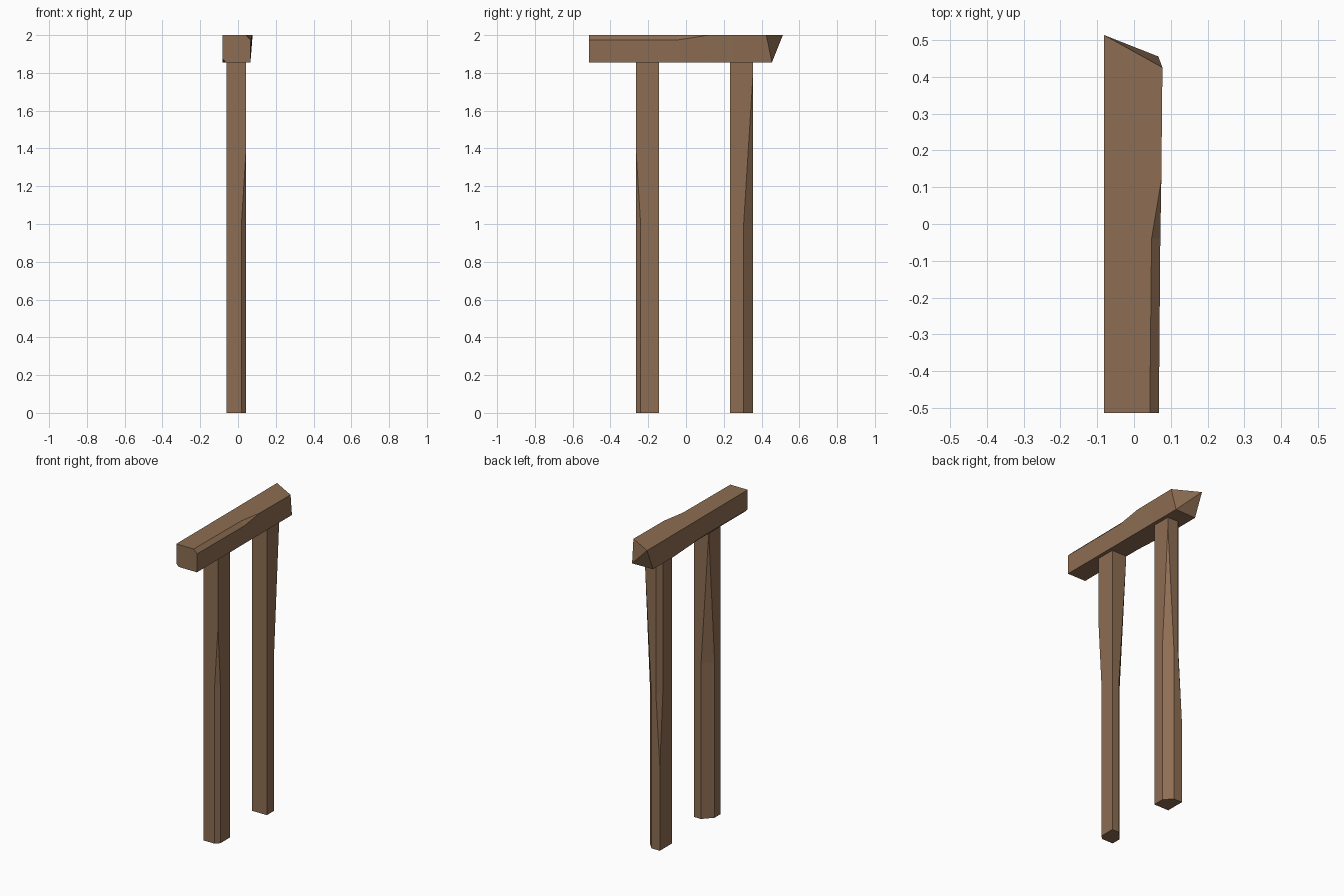
import bpy
import bmesh
from mathutils import Vector

default = bpy.data.objects.get("Cube")
if default:
    bpy.data.objects.remove(default, do_unlink=True)

# Single timber colour
wood = bpy.data.materials.new("brown wood")
wood.use_nodes = True
colour = (0.27, 0.155, 0.085, 1)
wood.diffuse_color = colour
bsdf = wood.node_tree.nodes["Principled BSDF"]
bsdf.inputs["Base Color"].default_value = colour
bsdf.inputs["Roughness"].default_value = 0.9


def cut_amount(t, full, zero):
    """1 on the full side of a worn edge, fading to 0 at its tip."""
    return max(0, min(1, (zero - t) / (zero - full)))


def cut_section(corners, cuts, t):
    """Corner loop with each listed corner replaced by a slanted cut."""
    points = []
    for i, corner in enumerate(corners):
        before, after, full, zero = cuts.get(i, (0, 0, 0, 1))
        k = cut_amount(t, full, zero)
        for other, size in ((corners[i - 1], before), (corners[(i + 1) % 4], after)):
            points.append(corner + (other - corner).normalized() * size * k)
    return points


def timber(name, sections):
    """Skin a list of eight-point sections into a flat-shaded solid."""
    bm = bmesh.new()
    rings = [[bm.verts.new(p) for p in s] for s in sections]
    for a, b in zip(rings, rings[1:]):
        for i in range(8):
            j = (i + 1) % 8
            bm.faces.new((a[i], a[j], b[j], b[i]))
    bm.faces.new(rings[0][::-1])
    # The far end folds along one diagonal
    end = rings[-1]
    bm.faces.new(end[:4] + end[6:])
    bm.faces.new(end[3:7])
    bmesh.ops.remove_doubles(bm, verts=bm.verts, dist=1e-5)
    bmesh.ops.recalc_face_normals(bm, faces=bm.faces)
    mesh = bpy.data.meshes.new(name)
    bm.to_mesh(mesh)
    bm.free()
    mesh.materials.append(wood)
    bpy.context.collection.objects.link(bpy.data.objects.new(name, mesh))


def post(name, y0, y1, cuts):
    x0, x1 = -0.062, 0.043
    sections = []
    for z in (0, 0.54, 1.0, 1.4, 1.8, 1.86):
        corners = [Vector((x, y, z)) for x, y in ((x0, y0), (x1, y0), (x1, y1), (x0, y1))]
        sections.append(cut_section(corners, cuts, z))
    timber(name, sections)


# Posts: corner index -> cut toward previous, toward next, full height, tip height
post("front_post", -0.265, -0.143, {1: (0.025, 0.025, 1.0, 1.4), 3: (0.055, 0.06, 1.0, 1.86)})
post("back_post", 0.233, 0.355, {2: (0.05, 0.045, 1.0, 1.8), 3: (0.028, 0.03, 1.0, 0.54)})

# Beam: worn top right and bottom left edges, obliquely sawn back end
beam_cuts = {0: (0.018, 0.018, -0.04, 0.25), 2: (0.025, 0.025, -0.04, 0.12)}
beam_sections = []
for ends in ([-0.513] * 4, [-0.04] * 4, [0.12] * 4, [0.25] * 4, (0.45, 0.455, 0.425, 0.513)):
    top_x = 0.073 + 0.01 * ends[2]
    profile = ((-0.081, 1.856), (0.066, 1.856), (top_x, 2), (-0.081, 2))
    corners = [Vector((x, y, z)) for (x, z), y in zip(profile, ends)]
    beam_sections.append(cut_section(corners, beam_cuts, ends[0]))
timber("top_beam", beam_sections)
